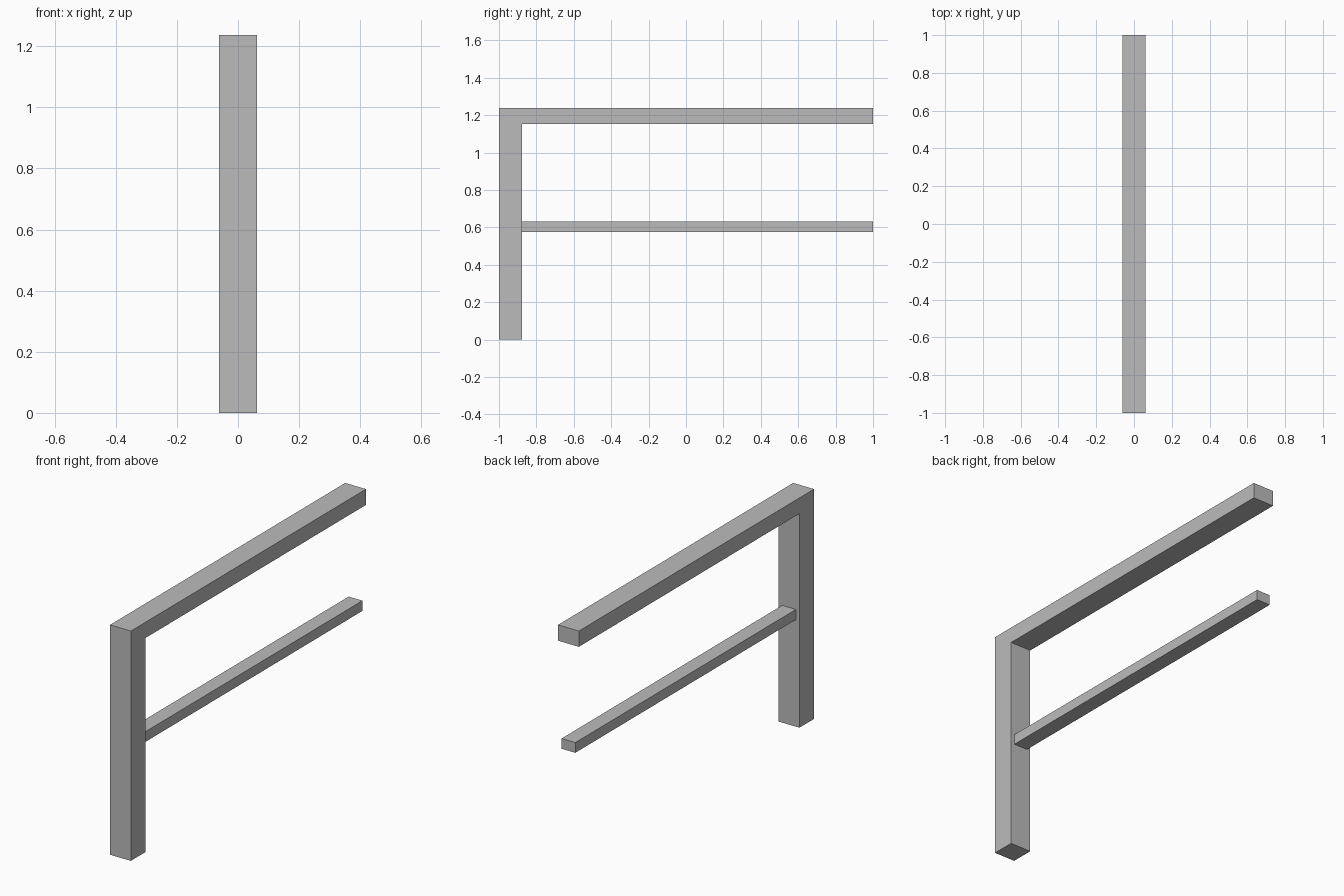
import bpy
import bmesh
from mathutils import Vector

cube = bpy.data.objects.get("Cube")
if cube:
    bpy.data.objects.remove(cube, do_unlink=True)

GREY = (0.5, 0.5, 0.5, 1.0)
grey = bpy.data.materials.new("plain grey")
grey.use_nodes = True
grey.diffuse_color = GREY
grey.node_tree.nodes["Principled BSDF"].inputs["Base Color"].default_value = GREY


def extrude_profile(name, profile, half_width):
    """Extrude a closed (y, z) side profile symmetrically along x."""
    bm = bmesh.new()
    face = bm.faces.new([bm.verts.new((-half_width, y, z)) for y, z in profile])
    result = bmesh.ops.extrude_face_region(bm, geom=[face])
    moved = [v for v in result["geom"] if isinstance(v, bmesh.types.BMVert)]
    bmesh.ops.translate(bm, verts=moved, vec=Vector((2 * half_width, 0, 0)))
    bmesh.ops.recalc_face_normals(bm, faces=bm.faces)
    mesh = bpy.data.meshes.new(name)
    bm.to_mesh(mesh)
    bm.free()
    mesh.materials.append(grey)
    obj = bpy.data.objects.new(name, mesh)
    bpy.context.collection.objects.link(obj)
    return obj


front, back = -1.0, 1.0
post_back = -0.876
top, top_under = 1.237, 1.152

# Post and handrail form one continuous L-shaped bar
extrude_profile("post_and_handrail", [
    (front, 0), (post_back, 0), (post_back, top_under),
    (back, top_under), (back, top), (front, top)], 0.062)

# Slimmer middle rail butting against the back of the post
extrude_profile("middle_rail", [
    (post_back, 0.576), (back, 0.576), (back, 0.631), (post_back, 0.631)], 0.041)
